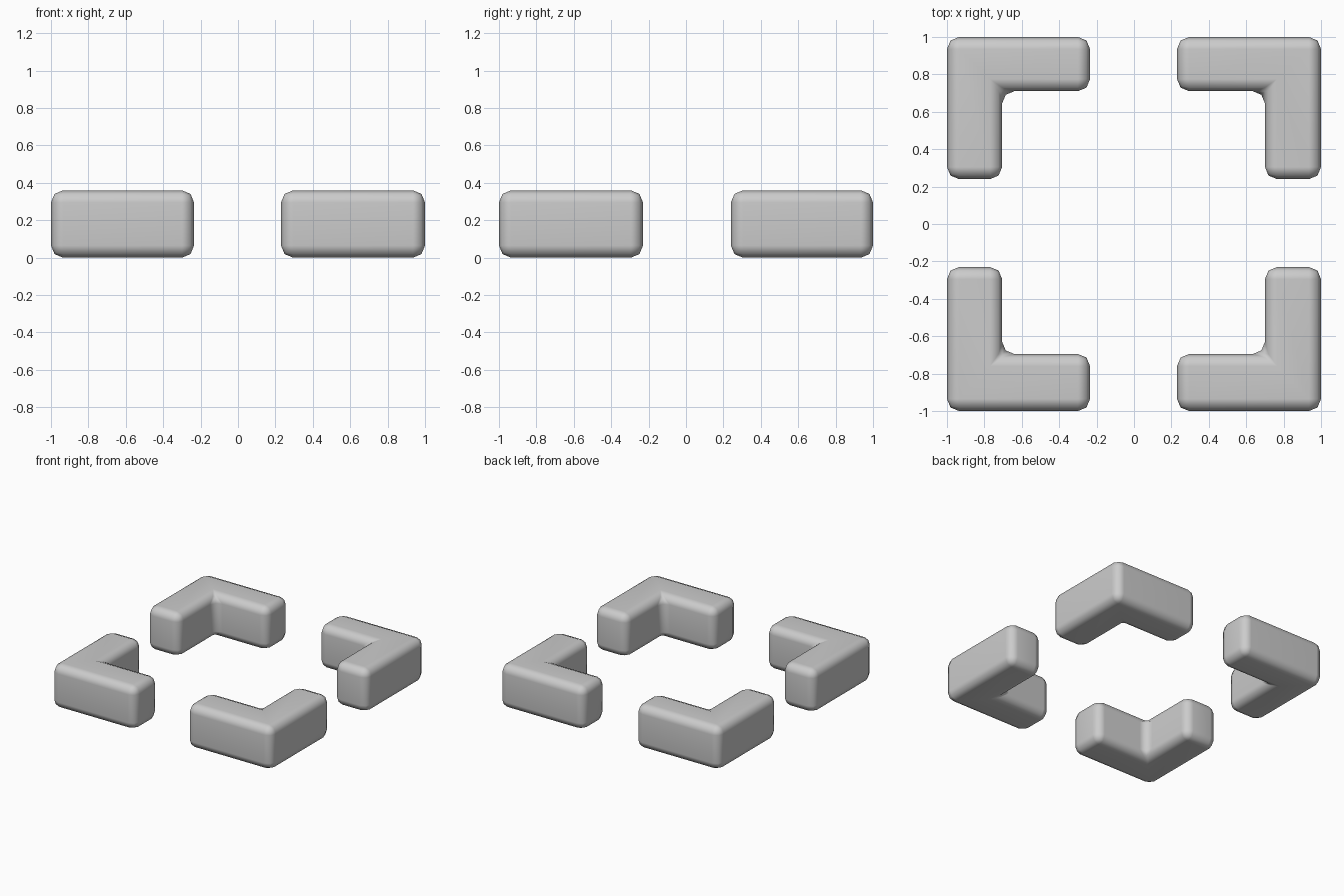
import bpy, bmesh

if "Cube" in bpy.data.objects:
    bpy.data.objects.remove(bpy.data.objects["Cube"])

HEIGHT = 0.36
ROUND = 0.065


def corner_bracket(name, sx, sy, end_x, end_y, in_x, in_y):
    # L-shaped profile in one quadrant, extruded upward
    profile = [(1, 1), (end_x, 1), (end_x, in_y), (in_x, in_y), (in_x, end_y), (1, end_y)]
    bm = bmesh.new()
    face = bm.faces.new([bm.verts.new((sx * x, sy * y, 0)) for x, y in profile])
    top = bmesh.ops.extrude_face_region(bm, geom=[face])["geom"]
    bmesh.ops.translate(bm, vec=(0, 0, HEIGHT),
                        verts=[v for v in top if isinstance(v, bmesh.types.BMVert)])
    bmesh.ops.recalc_face_normals(bm, faces=bm.faces)
    # round every edge, including the inner corner
    bmesh.ops.bevel(bm, geom=bm.edges[:], offset=ROUND, offset_type='OFFSET',
                    segments=2, profile=0.5, affect='EDGES', clamp_overlap=True)
    bmesh.ops.recalc_face_normals(bm, faces=bm.faces)
    for f in bm.faces:
        f.smooth = True
    mesh = bpy.data.meshes.new(name)
    bm.to_mesh(mesh)
    bm.free()
    obj = bpy.data.objects.new(name, mesh)
    bpy.context.collection.objects.link(obj)
    # keep the large faces flat under smooth shading
    mod = obj.modifiers.new("flat_faces", 'WEIGHTED_NORMAL')
    mod.keep_sharp = True


# four corners: free ends and inner faces differ slightly per side
x_side = {-1: ("left", 0.235, 0.705), 1: ("right", 0.23, 0.70)}
y_side = {-1: ("front", 0.23, 0.695), 1: ("back", 0.24, 0.71)}
for sx, (xn, ex, ix) in x_side.items():
    for sy, (yn, ey, iy) in y_side.items():
        corner_bracket(f"{yn}_{xn}_corner_bracket", sx, sy, ex, ey, ix, iy)
